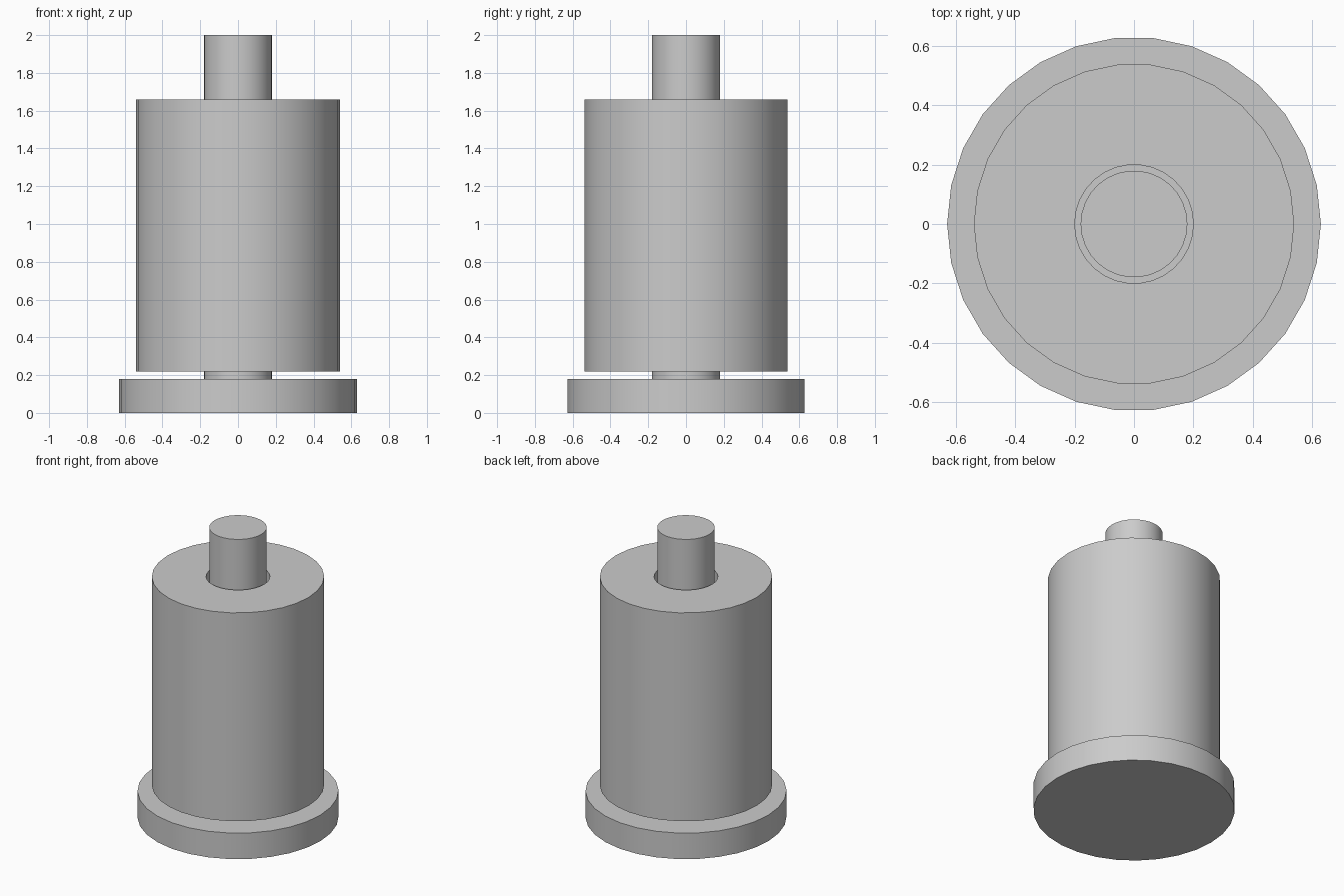
import bpy
import bmesh
import math

SIDES = 30

cube = bpy.data.objects.get("Cube")
if cube:
    bpy.data.objects.remove(cube, do_unlink=True)

grey = bpy.data.materials.new("plain grey")
grey.use_nodes = True
colour = (0.6, 0.6, 0.6, 1)
grey.diffuse_color = colour
grey.node_tree.nodes["Principled BSDF"].inputs["Base Color"].default_value = colour


def lathe(name, profile, closed=False):
    """Turn a profile of (radius, height) points about z; open ends are capped."""
    bm = bmesh.new()
    rings = []
    for radius, height in profile:
        ring = []
        for i in range(SIDES):
            a = math.tau * i / SIDES
            ring.append(bm.verts.new((radius * math.cos(a), radius * math.sin(a), height)))
        rings.append(ring)
    pairs = list(zip(rings, rings[1:]))
    if closed:
        pairs.append((rings[-1], rings[0]))
    else:
        bm.faces.new(rings[0])
        bm.faces.new(rings[-1])
    for low, high in pairs:
        for i in range(SIDES):
            j = (i + 1) % SIDES
            bm.faces.new((low[i], low[j], high[j], high[i]))
    bmesh.ops.recalc_face_normals(bm, faces=bm.faces)
    mesh = bpy.data.meshes.new(name)
    bm.to_mesh(mesh)
    bm.free()
    mesh.materials.append(grey)
    obj = bpy.data.objects.new(name, mesh)
    bpy.context.collection.objects.link(obj)
    bpy.ops.object.select_all(action="DESELECT")
    obj.select_set(True)
    bpy.context.view_layer.objects.active = obj
    bpy.ops.object.shade_smooth_by_angle(angle=math.radians(30))
    return obj


# Round foot with the upright spindle turned in one piece
lathe("base_and_spindle", [(0.63, 0), (0.63, 0.18), (0.18, 0.18), (0.18, 2)])

# Hollow roll around the spindle, just clear of the foot
lathe("roll", [(0.54, 0.22), (0.54, 1.66), (0.2, 1.66), (0.2, 0.22)], closed=True)
